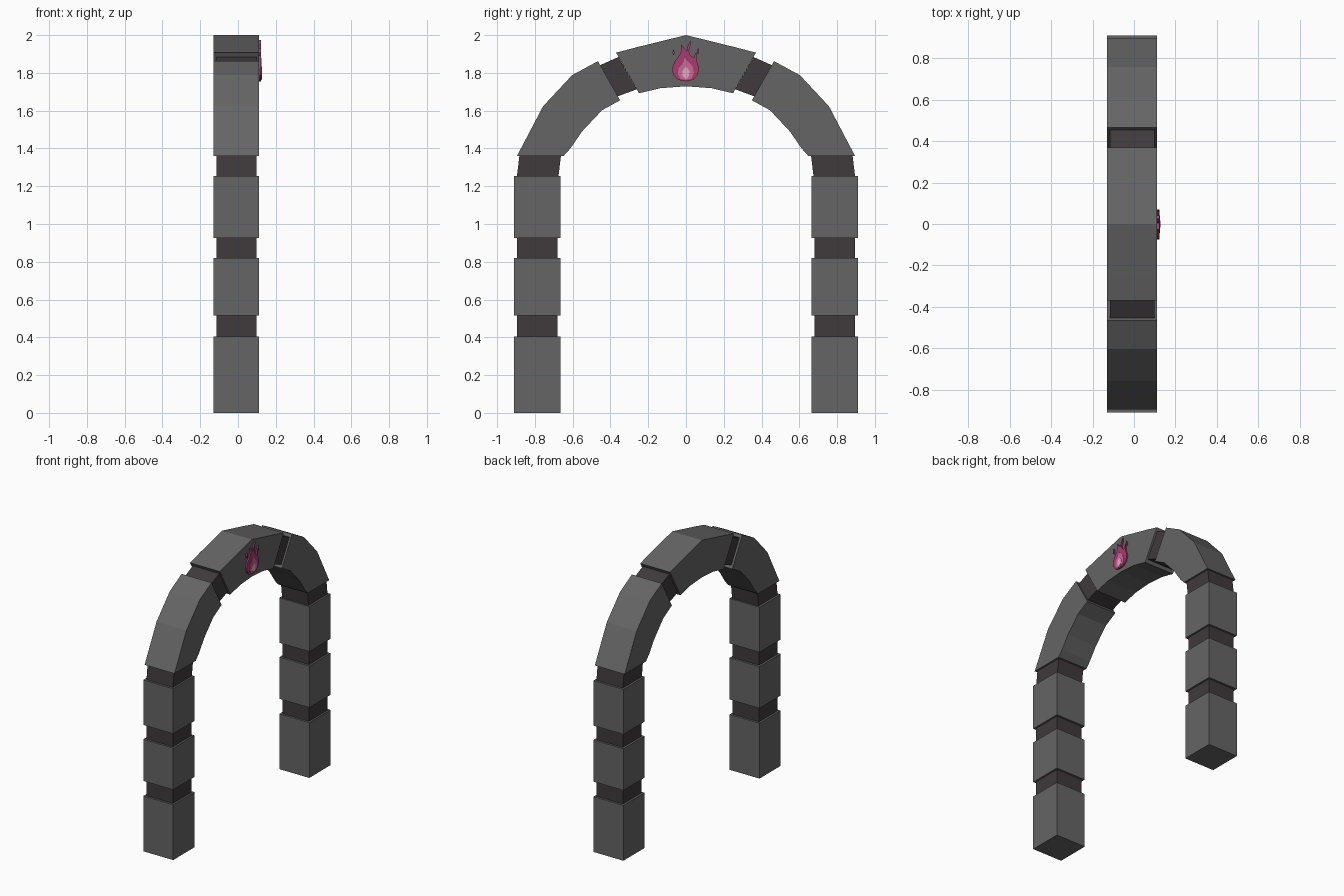
import bpy, bmesh


def material(name, rgb):
    m = bpy.data.materials.new(name)
    m.diffuse_color = (*rgb, 1)
    return m


STONE = material("stone", (0.13, 0.13, 0.13))
MORTAR = material("dark_stone", (0.05, 0.042, 0.044))
PINK = material("flame_pink", (0.40, 0.045, 0.16))
LIGHT = material("flame_light", (0.62, 0.14, 0.32))
PALE = material("flame_pale", (0.80, 0.40, 0.55))


def prism(name, profile, x0, x1, mat, mirror=False):
    """Extrude a (y, z) profile from x0 to x1, optionally mirrored across y = 0."""
    bm = bmesh.new()
    face = bm.faces.new([bm.verts.new((x0, y, z)) for y, z in profile])
    ext = bmesh.ops.extrude_face_region(bm, geom=[face], use_keep_orig=True)
    verts = [g for g in ext["geom"] if isinstance(g, bmesh.types.BMVert)]
    bmesh.ops.translate(bm, vec=(x1 - x0, 0, 0), verts=verts)
    bmesh.ops.recalc_face_normals(bm, faces=bm.faces)
    me = bpy.data.meshes.new(name)
    bm.to_mesh(me)
    bm.free()
    me.materials.append(mat)
    ob = bpy.data.objects.new(name, me)
    bpy.context.collection.objects.link(ob)
    if mirror:
        mod = ob.modifiers.new("mirror", "MIRROR")
        mod.use_axis = (False, True, False)
    return ob


def rect(y0, y1, z0, z1):
    return [(y0, z0), (y1, z0), (y1, z1), (y0, z1)]


BX = (-0.13, 0.112)    # block depth
MX = (-0.115, 0.099)   # recessed joint depth

# Pier blocks and recessed joints
for i, (z0, z1) in enumerate([(0, 0.405), (0.515, 0.82), (0.925, 1.255)]):
    prism(f"pier_block_{i}", rect(0.665, 0.91, z0, z1), *BX, STONE, True)
for i, (z0, z1) in enumerate([(0.405, 0.515), (0.82, 0.925)]):
    prism(f"pier_joint_{i}", rect(0.68, 0.895, z0, z1), *MX, MORTAR, True)
prism("springer_joint", [(0.675, 1.255), (0.895, 1.255), (0.882, 1.36), (0.662, 1.36)],
      *MX, MORTAR, True)

# Curved side blocks of the arch
prism("arch_side_block",
      [(0.895, 1.36), (0.757, 1.623), (0.603, 1.788), (0.466, 1.862),
       (0.349, 1.655), (0.445, 1.602), (0.55, 1.49), (0.612, 1.40), (0.648, 1.36)],
      *BX, STONE, True)
prism("arch_joint", [(0.454, 1.841), (0.358, 1.884), (0.261, 1.713), (0.361, 1.676)],
      *MX, MORTAR, True)

# Pointed top block
half = [(0.249, 1.692), (0.37, 1.907), (0.26, 1.936)]
low = (0.135, 1.719)
prism("top_block",
      [(0, 1.729), low] + half + [(0, 2.0)]
      + [(-y, z) for y, z in reversed(half)] + [(-low[0], low[1])],
      *BX, STONE)

# Flame emblem on the +x face
prism("flame_outer",
      [(0.0, 1.755), (-0.042, 1.763), (-0.068, 1.79), (-0.074, 1.825), (-0.06, 1.86),
       (-0.034, 1.894), (-0.024, 1.92), (-0.026, 1.95), (-0.005, 1.925), (0.004, 1.915),
       (0.008, 1.94), (0.026, 1.974), (0.024, 1.945), (0.014, 1.915), (0.022, 1.895),
       (0.04, 1.88), (0.047, 1.895), (0.054, 1.912), (0.056, 1.885), (0.058, 1.86),
       (0.07, 1.825), (0.062, 1.79), (0.038, 1.763)],
      0.105, 0.122, PINK)
prism("flame_middle",
      [(0.0, 1.762), (-0.03, 1.77), (-0.044, 1.795), (-0.038, 1.825), (-0.016, 1.85),
       (-0.008, 1.88), (0.014, 1.855), (0.034, 1.835), (0.042, 1.8), (0.03, 1.772)],
      0.12, 0.125, LIGHT)
prism("flame_core",
      [(0.0, 1.765), (-0.018, 1.785), (-0.018, 1.81), (0.0, 1.835), (0.018, 1.81), (0.016, 1.785)],
      0.124, 0.128, PALE)

# Small sparks beside the flame
for i, (y, z) in enumerate([(-0.066, 1.91), (0.064, 1.915)]):
    prism(f"spark_{i}", [(y, z - 0.018), (y + 0.006, z - 0.004), (y, z + 0.018), (y - 0.006, z - 0.004)],
          0.105, 0.122, PINK)
